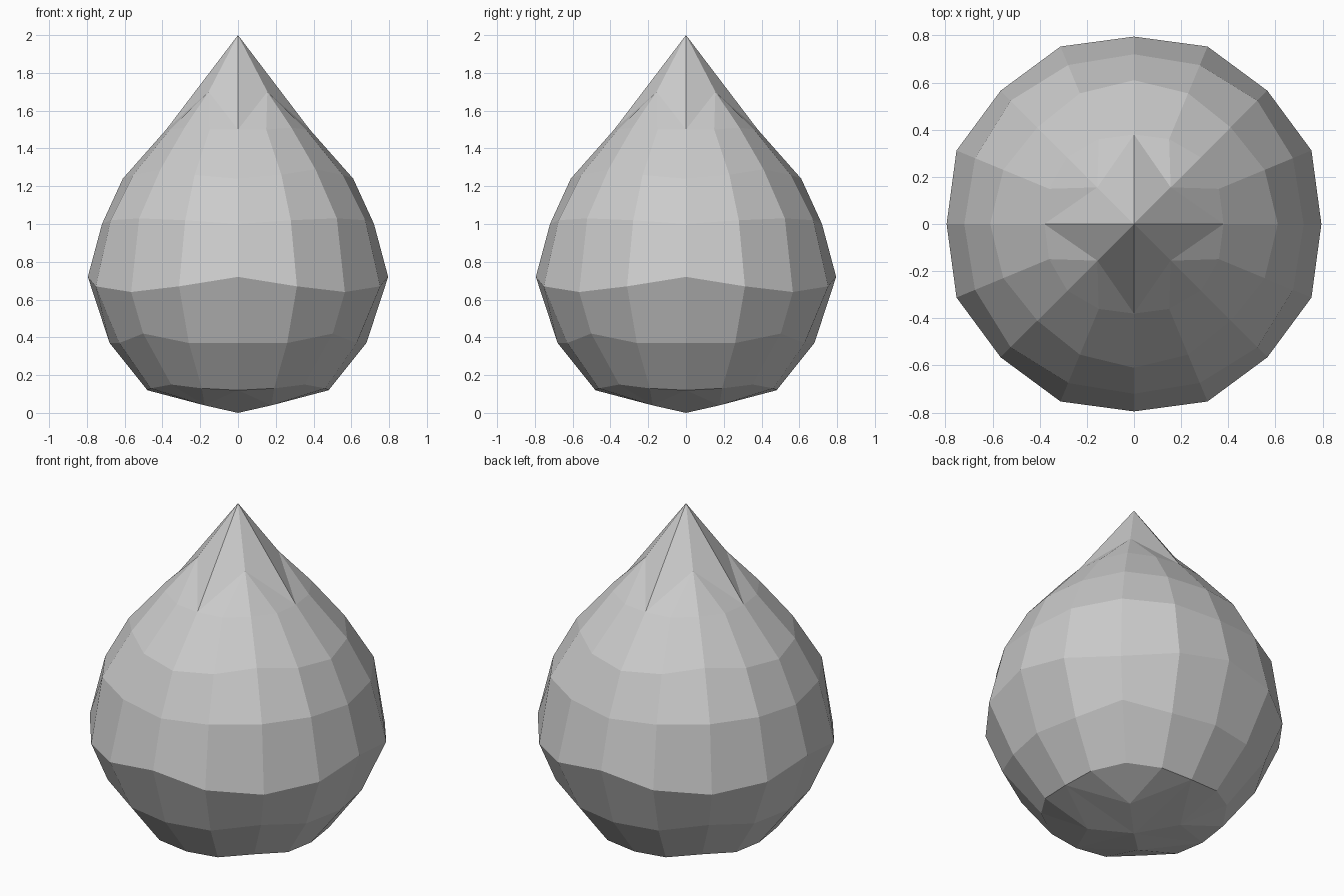
import bpy, bmesh
from math import sin, cos, tau

if "Cube" in bpy.data.objects:
    bpy.data.objects.remove(bpy.data.objects["Cube"])

SIDES = 16
# Each ring: (radius, height) on the axes, halfway, and on the diagonals
RINGS = [
    [(.48, .12), (.50, .13), (.50, .15)],
    [(.68, .37), (.68, .37), (.71, .42)],
    [(.795, .72), (.815, .67), (.80, .64)],
    [(.72, 1.00), (.73, 1.02), (.74, 1.03)],
    [(.61, 1.24), (.60, 1.26), (.58, 1.29)],
    [(.38, 1.50), (.39, 1.50), (.40, 1.51)],
]
PATTERN = [0, 1, 2, 1]

bm = bmesh.new()


def polar(r, z, i):
    a = tau * i / SIDES
    return bm.verts.new((r * cos(a), r * sin(a), z))


def cap(ring, tip_z, inner_r, inner_z):
    """Close a ring with a tip and four diagonal inner points."""
    tip = bm.verts.new((0, 0, tip_z))
    for q in range(4):
        c = polar(inner_r, inner_z, 4 * q + 2)
        v = [ring[(4 * q + k) % SIDES] for k in range(5)]
        for k in range(4):
            bm.faces.new((c, v[k], v[k + 1]))
        bm.faces.new((tip, v[0], c))
        bm.faces.new((tip, c, v[4]))


# Body rings
rows = [[polar(*ring[PATTERN[i % 4]], i) for i in range(SIDES)] for ring in RINGS]
for low, high in zip(rows, rows[1:]):
    for i in range(SIDES):
        j = (i + 1) % SIDES
        bm.faces.new((low[i], low[j], high[j], high[i]))

# Shallow base and pointed tip
cap(rows[0], 0, .25, .04)
cap(rows[-1], 2, .22, 1.70)

bmesh.ops.recalc_face_normals(bm, faces=bm.faces)
mesh = bpy.data.meshes.new("teardrop")
bm.to_mesh(mesh)
bm.free()
bpy.context.collection.objects.link(bpy.data.objects.new("teardrop", mesh))
